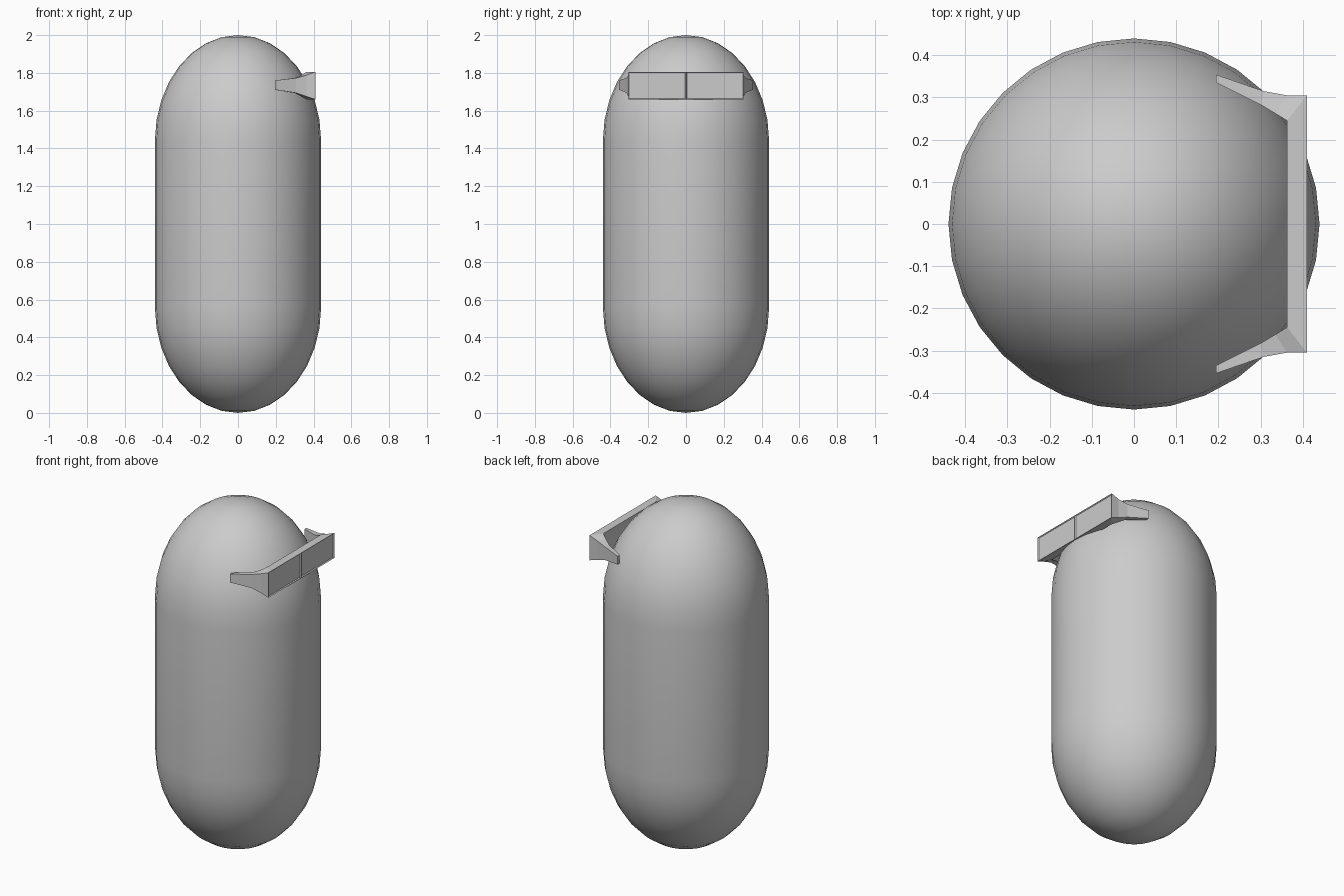
import bpy, bmesh, math

if "Cube" in bpy.data.objects:
    bpy.data.objects.remove(bpy.data.objects["Cube"])

R, H, CAP, SEG, RINGS = 0.44, 2.0, 0.56, 32, 8


def finish(bm, name):
    bmesh.ops.recalc_face_normals(bm, faces=bm.faces)
    me = bpy.data.meshes.new(name)
    bm.to_mesh(me)
    bm.free()
    ob = bpy.data.objects.new(name, me)
    bpy.context.collection.objects.link(ob)
    return ob


# Capsule body: a UV sphere split at its equator, stretched into two elliptical caps
bm = bmesh.new()
bmesh.ops.create_uvsphere(bm, u_segments=SEG, v_segments=RINGS * 2, radius=1)
equator = [e for e in bm.edges if all(abs(v.co.z) < 1e-4 for v in e.verts)]
for v in bm.verts:
    v.co.x *= R
    v.co.y *= R
ring = bmesh.ops.split_edges(bm, edges=equator)["edges"]
top = {v for f in bm.faces if f.calc_center_median().z > 0 for v in f.verts}
for v in bm.verts:
    v.co.z = (H - CAP if v in top else CAP) + v.co.z * CAP
# Straight wall between the caps
rim = [e for e in bm.edges if e.is_boundary]
bmesh.ops.bridge_loops(bm, edges=rim)
body = finish(bm, "body")
body.data.shade_smooth()

# Visor: half-profile sections (outer x, outer y, inner x, inner y, z low, z high)
SECTIONS = [
    (0.41, 0.0, 0.363, 0.0, 1.66, 1.806),
    (0.41, 0.305, 0.363, 0.245, 1.66, 1.806),
    (0.363, 0.305, 0.335, 0.262, 1.675, 1.788),
    (0.308, 0.315, 0.30, 0.283, 1.694, 1.773),
    (0.195, 0.354, 0.195, 0.335, 1.711, 1.76),
]
bm = bmesh.new()
lenses = []
for side in (1, -1):
    prev = None
    for i, (ox, oy, ix, iy, lo, hi) in enumerate(SECTIONS):
        cur = [bm.verts.new(p) for p in ((ox, oy * side, lo), (ox, oy * side, hi),
                                         (ix, iy * side, hi), (ix, iy * side, lo))]
        if prev:
            for k in range(4):
                n = (k + 1) % 4
                f = bm.faces.new((prev[k], prev[n], cur[n], cur[k]))
                if i == 1 and k == 0:
                    lenses.append(f)
        prev = cur
    bm.faces.new(prev)
bmesh.ops.remove_doubles(bm, verts=bm.verts, dist=1e-5)
bmesh.ops.recalc_face_normals(bm, faces=bm.faces)
# Two slightly recessed front panels
bmesh.ops.inset_individual(bm, faces=lenses, thickness=0.006, depth=-0.006)
finish(bm, "visor")
